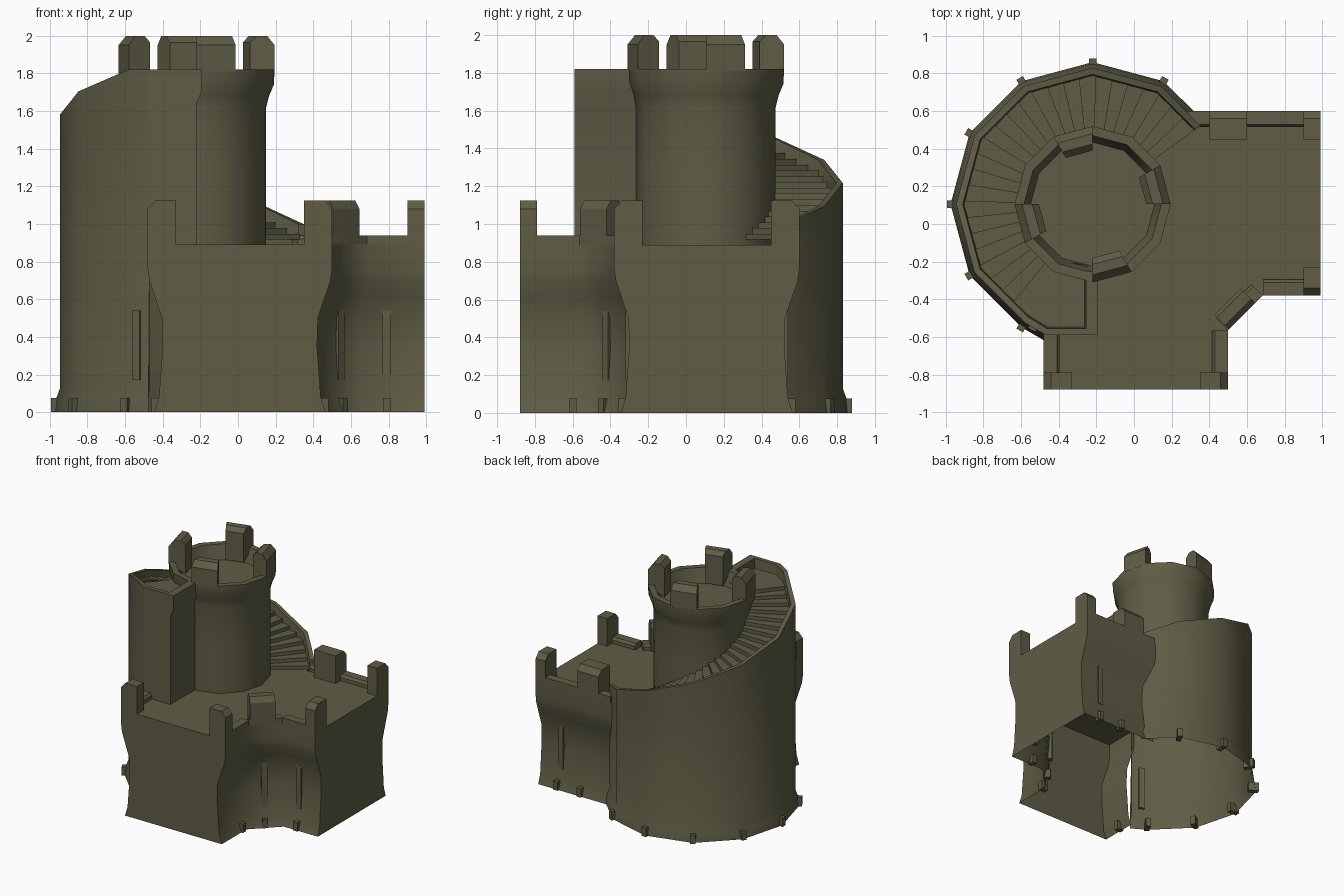
import bpy, bmesh
from math import sin, cos, radians, pi
from mathutils import Vector

if "Cube" in bpy.data.objects:
    bpy.data.objects.remove(bpy.data.objects["Cube"])

stone = bpy.data.materials.new("olive stone")
stone.diffuse_color = (0.115, 0.11, 0.06, 1)
stone.use_nodes = True
stone.node_tree.nodes["Principled BSDF"].inputs["Base Color"].default_value = stone.diffuse_color
CX, CY = -0.22, 0.105
DECK = 0.89


def make(name, verts, faces, smooth=None, recalc=False):
    me = bpy.data.meshes.new(name)
    me.from_pydata([tuple(v) for v in verts], [], faces)
    if recalc:
        bm = bmesh.new()
        bm.from_mesh(me)
        bmesh.ops.recalc_face_normals(bm, faces=bm.faces)
        bm.to_mesh(me)
        bm.free()
    me.materials.append(stone)
    ob = bpy.data.objects.new(name, me)
    bpy.context.collection.objects.link(ob)
    if smooth:
        bpy.ops.object.select_all(action='DESELECT')
        ob.select_set(True)
        bpy.context.view_layer.objects.active = ob
        bpy.ops.object.shade_smooth_by_angle(angle=radians(smooth))
    return ob


def grid(cols, closed=False):
    """Quads between neighbouring columns of equal length."""
    n, m = len(cols[0]), len(cols)
    faces = []
    for i in range(m if closed else m - 1):
        j = (i + 1) % m
        faces += [(i * n + k, j * n + k, j * n + k + 1, i * n + k + 1) for k in range(n - 1)]
    return [p for c in cols for p in c], faces


def polar(a, r, z):
    return Vector((CX + r * cos(radians(a)), CY + r * sin(radians(a)), z))


def facet(a, r):
    """Radius of a 12-sided polygon at angle a."""
    return r * cos(pi / 12) / cos(radians(a % 30 - 15))


def extrude(name, p, q, section):
    """Section of (inset, z) swept from p to q; inset runs left of the path."""
    d = (Vector(q) - Vector(p)).normalized()
    nrm = Vector((-d.y, d.x))
    v = []
    for e in (p, q):
        v += [(e[0] + nrm.x * s, e[1] + nrm.y * s, z) for s, z in section]
    n = len(section)
    f = [(i, (i + 1) % n, (i + 1) % n + n, i + n) for i in range(n)]
    f += [tuple(range(n)), tuple(range(n, 2 * n))]
    return make(name, v, f, recalc=True)


# lower castle walls: outline points with inset directions, waisted profile
outline = [(-0.48, -0.57, 1, 0), (-0.48, -0.88, 1, 0), (0.50, -0.88, -1, 0),
           (0.50, -0.565, -1, 0.41), (0.685, -0.38, -0.41, 1), (0.99, -0.38, 0, 1),
           (0.99, 0.60, 0, -1), (0.27, 0.60, 0, -1)]
waist = [(0, 0.035), (0.08, 0.06), (0.35, 0.08), (0.5, 0.075), (0.62, 0.035),
         (0.7, 0.008), (0.76, 0), (DECK, 0)]
verts, faces = grid([[(x + dx * o, y + dy * o, z) for z, o in waist]
                     for x, y, dx, dy in outline])
make("lower_walls", verts, faces, 50)

# deck
deck = [(x, y, DECK) for x, y, _, _ in outline] + [(-0.22, 0.38, DECK), (-0.3, -0.2, DECK)]
make("deck", deck, [tuple(range(len(deck)))])

# low parapets
low = [(0, DECK), (0, 0.94), (0.07, 0.94), (0.085, 0.92), (0.085, DECK)]
for p, q in [((-0.48, -0.55), (-0.48, -0.88)), ((0.5, -0.88), (0.5, -0.565)),
             ((0.5, -0.565), (0.685, -0.38)), ((0.685, -0.38), (0.99, -0.38)),
             ((0.99, 0.6), (0.29, 0.6))]:
    extrude("parapet", p, q, low)

# deck merlons
tall = [(0, DECK), (0, 1.08), (0.04, 1.125), (0.15, 1.125), (0.15, DECK)]
slim = [(0, DECK), (0, 1.08), (0.03, 1.125), (0.09, 1.125), (0.11, 1.09), (0.11, DECK)]
for p, q, s in [((-0.48, -0.79), (-0.48, -0.88), tall), ((0.5, -0.88), (0.5, -0.79), tall),
                ((0.505, -0.56), (0.645, -0.42), slim), ((0.9, -0.38), (0.99, -0.38), tall),
                ((0.99, 0.6), (0.9, 0.6), tall), ((0.6, 0.6), (0.4, 0.6), tall)]:
    extrude("deck_merlon", p, q, s)


# round stair wall: straight drum with flared foot and a climbing rim
def rim(a):
    return min(1.82, 1.095 + (a - 60) * 0.122 / 30)


def wall_col(x, y, nx, ny, top, above=False, corbel=0.0, floor=0.1):
    foot = [(0.03, 0), (0.022, 0.07), (0, 0.13), (0, max(top - 0.18, 0.2))]
    if above:
        foot = [(0, DECK)] * 3 + [(0, top - 0.18)]
    pts = [(x + nx * o, y + ny * o, z) for o, z in foot]
    pts.append((x + corbel, y, top - 0.11))
    pts.append((x + corbel, y, top))
    pts.append((x - nx * 0.035, y - ny * 0.035, top))
    pts.append((x - nx * 0.045, y - ny * 0.045, top - floor))
    return pts


cols = []
for a in [36] + list(range(60, 241, 30)):
    p = polar(a, facet(a, 0.725), 0)
    cols.append(wall_col(p.x, p.y, cos(radians(a)), sin(radians(a)), rim(a)))
cols.append(wall_col(-0.47, -0.59, -0.2, -1, 1.82))
cols.append(wall_col(-0.47, -0.59, -0.2, -1, 1.82, True))
cols.append(wall_col(-0.22, -0.59, 1, -1, 1.82, True, 0.03))
cols.append(wall_col(-0.22, -0.25, 1, 0, 1.82, True, 0.03))
verts, faces = grid(cols)
make("stair_wall", verts, faces, 40)

# spiral steps: tread and riser each
verts, faces = [], []
STEP = 7.5
rise = STEP * 0.122 / 30
for i in range(27):
    a = 36 + i * STEP
    b = a + STEP
    z = min(1.74, 1.03 + (a + STEP / 2 - 60) * 0.122 / 30)
    n = len(verts)
    verts += [polar(a, 0.35, z - rise), polar(a, facet(a, 0.69), z - rise),
              polar(a, 0.35, z), polar(a, facet(a, 0.69), z),
              polar(b, 0.35, z), polar(b, facet(b, 0.69), z)]
    faces += [(n, n + 1, n + 3, n + 2), (n + 2, n + 3, n + 5, n + 4)]
make("spiral_steps", verts, faces)

# top landing
make("landing", [polar(238.5, 0.35, 1.74), polar(238.5, 0.68, 1.74), (-0.47, -0.55, 1.74),
                 (-0.25, -0.55, 1.74), (-0.25, -0.22, 1.74)], [(0, 1, 2, 3, 4)])

# inner tower with flared head and sunken roof
prof = [(0.37, DECK), (0.37, 1.3), (0.37, 1.62), (0.385, 1.68), (0.41, 1.74), (0.415, 1.82),
        (0.365, 1.82), (0.33, 1.70)]
verts, faces = grid([[polar(a, r, z) for r, z in prof] for a in range(0, 360, 30)], True)
faces.append(tuple(i * len(prof) + len(prof) - 1 for i in range(12)))
make("inner_tower", verts, faces, 40)

# tower merlons, each spanning one side
ms = [(0.415, 1.81), (0.415, 1.95), (0.375, 2.0), (0.32, 2.0), (0.285, 1.965), (0.285, 1.72)]
n = len(ms)
for a in (0, 90, 180, 270):
    v = [polar(t, r, z) for t in (a, a + 30) for r, z in ms]
    f = [(i, (i + 1) % n, (i + 1) % n + n, i + n) for i in range(n)]
    make("tower_merlon", v, f + [tuple(range(n)), tuple(range(n, 2 * n))], recalc=True)


# small blocks against a wall: (x, y) on the face, outward angle
def block(name, x, y, ang, w, depth, z0, z1):
    t = Vector((-sin(radians(ang)), cos(radians(ang)))) * w / 2
    o = Vector((cos(radians(ang)), sin(radians(ang)))) * depth
    c = Vector((x, y))
    extrude(name, c - t + o, c + t + o, [(0, z0), (0, z1), (depth + 0.03, z1), (depth + 0.03, z0)])


# foot blocks around the base
for a in range(60, 241, 30):
    p = polar(a, 0.72, 0)
    block("foot_block", p.x, p.y, a, 0.04, 0.055, 0, 0.075)
for x, y, a in [(0.55, -0.43, -45), (0.79, -0.33, -90), (0.45, -0.60, 0), (0.6, 0.55, 90),
                (0.82, 0.55, 90), (-0.43, -0.7, 180)]:
    block("foot_block", x, y, a, 0.04, 0.03, 0, 0.075)

# arrow slits
for x, y, a in [(0.543, -0.423, -45), (0.79, -0.31, -90), (0.8, 0.53, 90),
                (-0.54, -0.555, 243), (0.22, 0.635, 45)]:
    block("arrow_slit", x, y, a, 0.045, 0.009, 0.17, 0.54)
